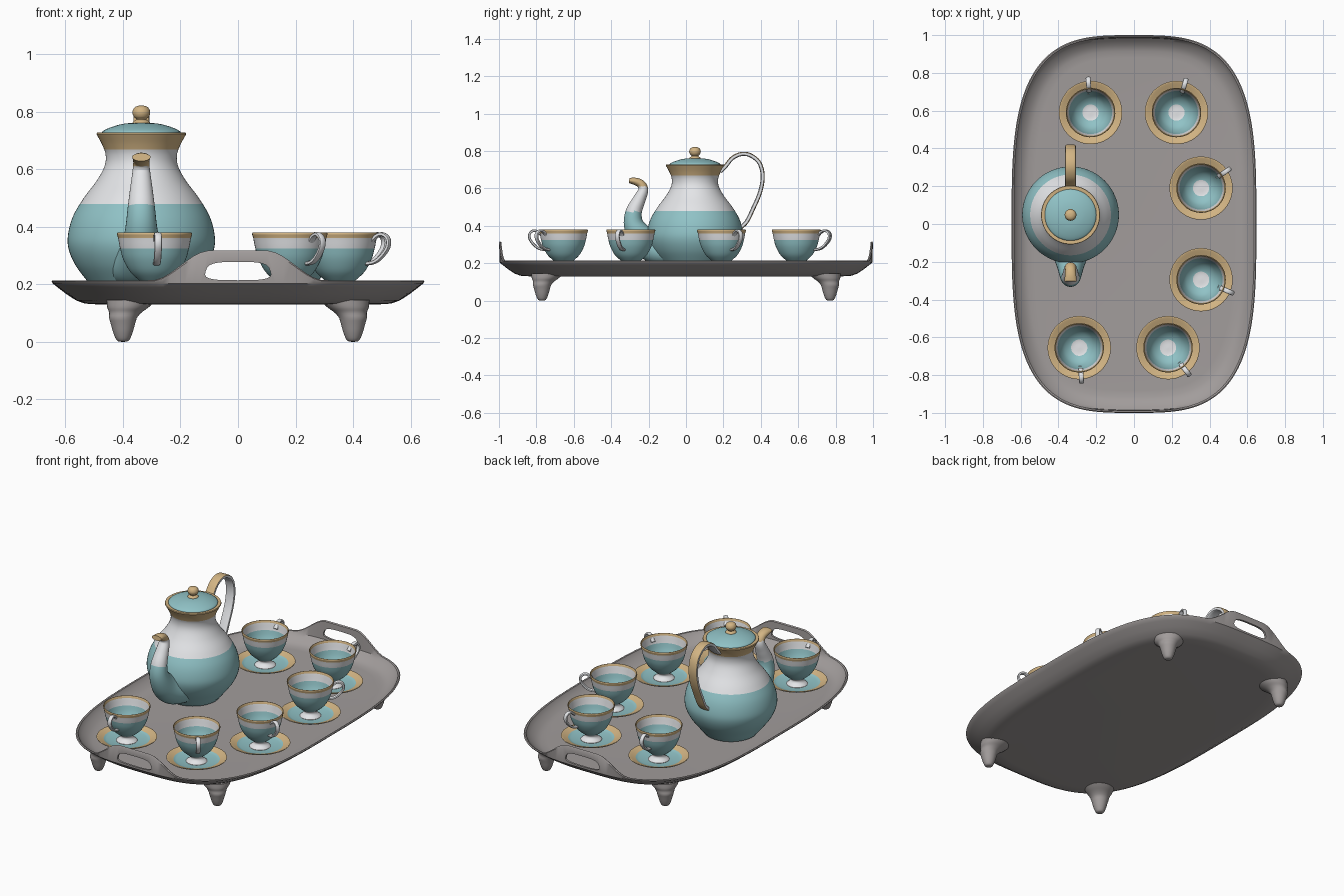
import bpy, bmesh, math
from mathutils import Vector, Matrix

if "Cube" in bpy.data.objects:
    bpy.data.objects.remove(bpy.data.objects["Cube"])


def material(name, rgb):
    m = bpy.data.materials.new(name)
    m.diffuse_color = (*rgb, 1)
    m.use_nodes = True
    m.node_tree.nodes["Principled BSDF"].inputs["Base Color"].default_value = m.diffuse_color
    return m


GREY, WHITE, TEAL, GOLD = 0, 1, 2, 3
MATS = [material("warm_grey", (.36, .335, .33)), material("porcelain_white", (.78, .79, .81)),
        material("soft_teal", (.28, .54, .565)), material("pale_gold", (.65, .46, .23))]


def make(name, verts, faces, rule):
    """Mesh object whose face colours come from rule(centre, normal)."""
    me = bpy.data.meshes.new(name)
    me.from_pydata(verts, [], faces)
    bm = bmesh.new()
    bm.from_mesh(me)
    bmesh.ops.remove_doubles(bm, verts=bm.verts, dist=1e-5)
    bmesh.ops.recalc_face_normals(bm, faces=bm.faces)
    bm.to_mesh(me)
    bm.free()
    for m in MATS:
        me.materials.append(m)
    for p in me.polygons:
        p.material_index = rule(p.center, p.normal)
    ob = bpy.data.objects.new(name, me)
    bpy.context.collection.objects.link(ob)
    smooth(ob)
    return ob


def smooth(ob, angle=40):
    bpy.ops.object.select_all(action='DESELECT')
    ob.select_set(True)
    bpy.context.view_layer.objects.active = ob
    bpy.ops.object.shade_smooth_by_angle(angle=math.radians(angle))


def spline(pts, n=4):
    """Catmull-Rom curve through tuples of any length."""
    out = []
    for i in range(len(pts) - 1):
        p0, p1, p2, p3 = (pts[max(i - 1, 0)], pts[i], pts[i + 1], pts[min(i + 2, len(pts) - 1)])
        for k in range(n):
            t = k / n
            out.append(tuple(.5 * (2 * b + (c - a) * t + (2 * a - 5 * b + 4 * c - d) * t * t
                                   + (3 * b - a - 3 * c + d) * t ** 3)
                             for a, b, c, d in zip(p0, p1, p2, p3)))
    return out + [pts[-1]]


def loft(name, rings, rule):
    n = len(rings[0])
    verts = [v for r in rings for v in r]
    faces = [(i * n + j, i * n + (j + 1) % n, (i + 1) * n + (j + 1) % n, (i + 1) * n + j)
             for i in range(len(rings) - 1) for j in range(n)]
    faces += [tuple(range(n)), tuple(range((len(rings) - 1) * n, len(rings) * n))]
    return make(name, verts, faces, rule)


def lathe(name, profile, rule, seg=48):
    rings = [[(max(r, .0005) * math.cos(a), max(r, .0005) * math.sin(a), z)
              for a in (2 * math.pi * j / seg for j in range(seg))] for r, z in profile]
    return loft(name, rings, rule)


def sweep(name, path, rule, power=2, seg=16):
    """Path of (x, z, half width, half thickness) in the xz plane."""
    rings = []
    for i, (x, z, w, h) in enumerate(path):
        a, b = path[max(i - 1, 0)], path[min(i + 1, len(path) - 1)]
        t = Vector((b[0] - a[0], 0, b[1] - a[1])).normalized()
        nrm = Vector((-t.z, 0, t.x))
        ring = []
        for j in range(seg):
            c, s = math.cos(2 * math.pi * j / seg), math.sin(2 * math.pi * j / seg)
            c, s = (math.copysign(abs(v) ** (2 / power), v) for v in (c, s))
            ring.append(Vector((x, 0, z)) + nrm * (h * s) + Vector((0, w * c, 0)))
        rings.append(ring)
    return loft(name, rings, rule)


# Tray: lofted rounded outline whose rim rises into a handle at each end
def outline(inset, z, lift):
    ring = []
    for j in range(240):
        t = 2 * math.pi * j / 240
        c, s = math.cos(t), math.sin(t)
        r = ((abs(c) / (.648 - inset)) ** 3.3 + (abs(s) / (1 - inset)) ** 3.3) ** (-1 / 3.3)
        k = min(max((.30 - abs(r * c)) / .20, 0), 1) if abs(s * r) > .5 else 0
        ring.append((r * c, r * s, z + lift * .103 * k * k * (3 - 2 * k)))
    return ring


grey = lambda c, n: GREY
TRAY = [(.16, .13, 0), (.115, .133, 0), (.085, .144, 0), (.05, .167, 0), (.02, .19, 0), (.004, .203, 0),
        (0, .211, .95), (.005, .214, 1), (.012, .212, .97), (.016, .204, 0), (.03, .19, 0),
        (.055, .168, 0), (.085, .157, 0), (.12, .155, 0)]
tray = loft("tray", [outline(*r) for r in TRAY], grey)

# Grip openings cut through both ends
hole = []
for y in (-1.2, 1.2):
    ring = []
    for j in range(40):
        c, s = math.cos(2 * math.pi * j / 40), math.sin(2 * math.pi * j / 40)
        c, s = (math.copysign(abs(v) ** .6, v) for v in (c, s))
        ring.append(((.112 - .01 * s) * c, y, .246 + .032 * s))
    hole.append(ring)
cutter = loft("grip_cutter", hole, grey)
cutter.hide_render = True
mod = tray.modifiers.new("grips", 'BOOLEAN')
mod.operation, mod.solver, mod.object = 'DIFFERENCE', 'EXACT', cutter
bpy.context.view_layer.objects.active = tray
bpy.ops.object.modifier_apply(modifier="grips")
bpy.data.objects.remove(cutter)
smooth(tray)

# Tray feet, flaring inward where they meet the underside
FOOT = spline([(0, 0), (.02, .004), (.033, .03), (.043, .065), (.054, .098), (.072, .12), (.088, .146)])
for sx in (-1, 1):
    for sy in (-1, 1):
        foot = lathe("tray_foot", FOOT, grey, 32)
        for v in foot.data.vertices:
            k = max(0, v.co.z - .085) * .5
            v.co += Vector((-sx * k, -sy * k, 0))
        foot.location = (sx * .40, sy * .77, 0)

# Pot body, lid and knob
POT = Vector((-.336, .048, 0))
BODY = spline([(.0, .158), (.13, .158), (.155, .172), (.187, .21), (.228, .265), (.252, .32), (.255, .37),
               (.238, .435), (.2, .5), (.155, .56), (.128, .61), (.124, .65), (.136, .685), (.156, .722)], 6)
BODY += [(.154, .727), (.13, .725), (0, .725)]
lathe("pot_body", BODY, lambda c, n: GOLD if c.z > .668 else WHITE if c.z > .475 else TEAL, 64).location = POT
lathe("pot_lid", spline([(.135, .722), (.134, .732), (.105, .746), (.06, .758), (0, .763)]),
      lambda c, n: TEAL, 48).location = POT
lathe("lid_knob", spline([(.03, .755), (.029, .765), (.017, .773), (.026, .782), (.031, .797),
                          (.025, .813), (.012, .82), (0, .821)]), lambda c, n: GOLD, 32).location = POT

# Pot spout, thick at the belly and curling forward at the tip
SPOUT = spline([(.12, .25, .12, .07), (.20, .275, .098, .085), (.275, .325, .07, .075), (.325, .40, .055, .055),
                (.328, .47, .047, .044), (.298, .54, .038, .034), (.277, .59, .031, .027),
                (.288, .622, .028, .023), (.318, .637, .03, .02), (.352, .642, .032, .014)], 6)
spout = sweep("pot_spout", SPOUT, lambda c, n: GOLD if c.z > .61 else WHITE if c.z > .475 else TEAL, seg=28)
spout.location, spout.rotation_euler.z = POT, -math.pi / 2

# Pot handle: flat strap, gold on the outside face
ARC = [(.135, .69), (.165, .72), (.20, .762), (.25, .784), (.30, .775), (.345, .735), (.362, .665),
       (.348, .58), (.31, .49), (.275, .42), (.235, .385)]
strap = sweep("pot_handle", spline([(x, z, .028, .011) for x, z in ARC], 5),
              lambda c, n: GOLD if n.dot((c - Vector((.22, 0, .62))).normalized()) > .45 else WHITE, 4)
strap.location, strap.rotation_euler.z = POT, math.pi / 2


# Cups and saucers
def cup_colour(c, n):
    r = math.hypot(c.x, c.y)
    if c.z > .362:
        return GOLD
    return WHITE if c.z > .325 or c.z < .212 or r < .044 else TEAL


def saucer_colour(c, n):
    r = math.hypot(c.x, c.y)
    return WHITE if n.z < 0 or r < .06 else GOLD if r > .128 else TEAL


CUP = spline([(0, .166), (.054, .166), (.054, .173), (.038, .186), (.036, .2), (.056, .216), (.086, .245),
              (.109, .287), (.12, .325), (.127, .36), (.131, .375), (.125, .376), (.114, .325), (.102, .285),
              (.08, .248), (.043, .224), (0, .222)])
SAUCER = spline([(0, .157), (.07, .157), (.11, .165), (.162, .186), (.166, .19), (.162, .192), (.128, .179),
                 (.11, .173), (.06, .167), (0, .167)])
LOOP = [(.112, .34), (.135, .366), (.16, .374), (.181, .358), (.18, .328), (.155, .295), (.128, .277), (.098, .272)]
parts = [lathe("cup", CUP, cup_colour), lathe("saucer", SAUCER, saucer_colour),
         sweep("cup_handle", spline([(x, z, .013, .007) for x, z in LOOP]), lambda c, n: WHITE, 2.5, 12)]
# x, y and handle direction in degrees
PLACES = [(-.23, .59, 94), (.225, .59, 74), (.355, .19, 34), (.355, -.295, -23), (.18, -.655, -52), (-.29, -.655, -86)]
for i, (x, y, deg) in enumerate(PLACES):
    for p in parts:
        ob = p
        if i:
            ob = p.copy()
            bpy.context.collection.objects.link(ob)
        ob.location = (x, y, 0)
        ob.rotation_euler.z = math.radians(deg)
